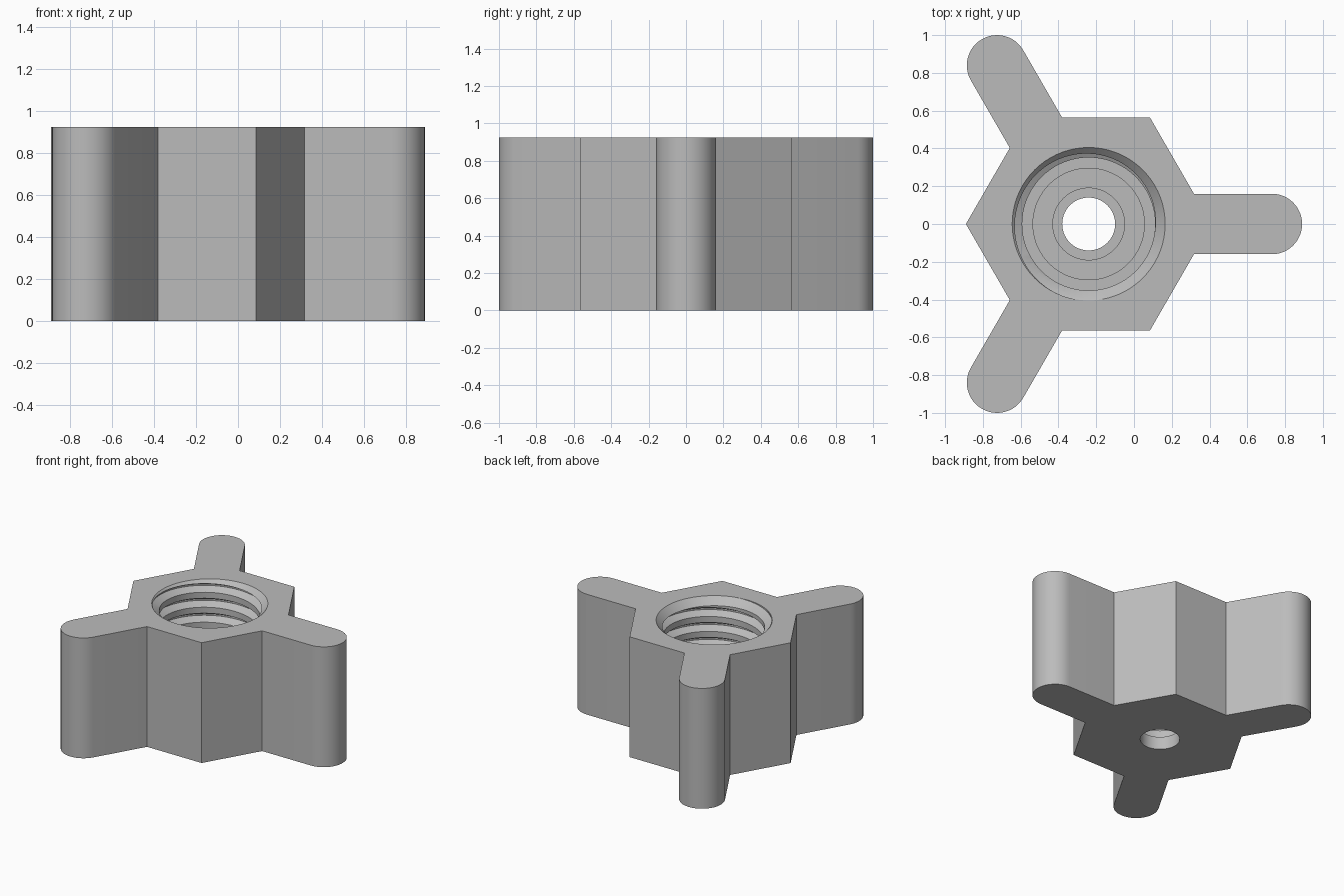
import bpy, bmesh
from math import pi, sin, cos, radians
from mathutils import Matrix, Vector

if "Cube" in bpy.data.objects:
    bpy.data.objects.remove(bpy.data.objects["Cube"])

HEIGHT = 0.925
CENTRE_X = -0.24
HEX_R, ARM_HALF, ARM_END = 0.65, 0.16, 0.97
CREST, ROOT, PITCH = 0.352, 0.405, 0.115

grey = bpy.data.materials.new("plain grey")
grey.use_nodes = True
colour = (0.5, 0.5, 0.5, 1)
grey.diffuse_color = colour
grey.node_tree.nodes["Principled BSDF"].inputs["Base Color"].default_value = colour


def make_object(name, bm):
    bmesh.ops.remove_doubles(bm, verts=bm.verts, dist=1e-5)
    bmesh.ops.dissolve_degenerate(bm, edges=bm.edges, dist=1e-5)
    bmesh.ops.recalc_face_normals(bm, faces=bm.faces)
    mesh = bpy.data.meshes.new(name)
    bm.to_mesh(mesh)
    bm.free()
    mesh.materials.append(grey)
    obj = bpy.data.objects.new(name, mesh)
    bpy.context.collection.objects.link(obj)
    obj.location.x = CENTRE_X
    return obj


# Hexagonal hub with three round-ended arms, extruded upward
bm = bmesh.new()
outline = []
inner = HEX_R - ARM_HALF / 3 ** 0.5
for turn in range(3):
    rot = Matrix.Rotation(turn * 2 * pi / 3, 3, 'Z')
    arc = [radians(-90 + 180 * i / 24) for i in range(25)]
    points = [(inner, -ARM_HALF)]
    points += [(ARM_END + ARM_HALF * cos(a), ARM_HALF * sin(a)) for a in arc]
    points += [(inner, ARM_HALF), (HEX_R * cos(pi / 3), HEX_R * sin(pi / 3))]
    outline += [rot @ Vector((x, y, 0)) for x, y in points]
base = bm.faces.new([bm.verts.new(p) for p in outline])
ext = bmesh.ops.extrude_face_region(bm, geom=[base])
top = [v for v in ext["geom"] if isinstance(v, bmesh.types.BMVert)]
bmesh.ops.translate(bm, verts=top, vec=(0, 0, HEIGHT))
knob = make_object("wing_knob", bm)

# Stepped bore with a chamfered mouth
bm = bmesh.new()
profile = [(0, -0.1), (0.14, -0.1), (0.14, 0.1), (0.19, 0.1), (0.19, 0.18),
           (0.295, 0.18), (0.295, HEIGHT - 0.11), (ROOT + 0.1, HEIGHT + 0.1),
           (0, HEIGHT + 0.1)]
verts = [bm.verts.new((r, 0, z)) for r, z in profile]
edges = [bm.edges.new(pair) for pair in zip(verts, verts[1:])]
bmesh.ops.spin(bm, geom=verts + edges, cent=(0, 0, 0), axis=(0, 0, 1),
               angle=2 * pi, steps=72)
bore = make_object("bore_cutter", bm)

# Helical thread
Z_LOW, Z_HIGH, COLS = 0.3, HEIGHT + 0.05, 72
section = [(0, CREST), (0.4, CREST), (0.65, ROOT), (0.75, ROOT), (1, CREST)]


def thread_radius(phase):
    for (p, r), (q, s) in zip(section, section[1:]):
        if phase <= q:
            return r + (s - r) * (phase - p) / (q - p)


bm = bmesh.new()
turns = int((Z_HIGH - Z_LOW) / PITCH) + 2
columns = []
for i in range(COLS + 1):
    angle = 2 * pi * i / COLS
    column = []
    for t in range(-1, turns):
        for phase, radius in section[:-1]:
            raw = Z_LOW + PITCH * (t + phase + i / COLS)
            z = min(max(raw, Z_LOW), Z_HIGH)
            if z != raw:
                radius = thread_radius(((z - Z_LOW) / PITCH - i / COLS) % 1)
            column.append(bm.verts.new((radius * cos(angle), radius * sin(angle), z)))
    columns.append(column)
for a, b in zip(columns, columns[1:]):
    for j in range(len(a) - 1):
        quad = (a[j], b[j], b[j + 1], a[j + 1])
        if max(v.co.z for v in quad) - min(v.co.z for v in quad) > 1e-6:
            bm.faces.new(quad)
bmesh.ops.remove_doubles(bm, verts=bm.verts, dist=1e-5)
bmesh.ops.dissolve_degenerate(bm, edges=bm.edges, dist=1e-5)
bmesh.ops.holes_fill(bm, edges=[e for e in bm.edges if e.is_boundary], sides=0)
bmesh.ops.triangulate(bm, faces=bm.faces)
thread = make_object("thread_cutter", bm)

# Cut the bore and the thread, then drop the cutters
bpy.context.view_layer.objects.active = knob
for cutter in (bore, thread):
    cutter.hide_render = True
    cut = knob.modifiers.new(cutter.name, 'BOOLEAN')
    cut.operation = 'DIFFERENCE'
    cut.solver = 'EXACT'
    cut.object = cutter
    bpy.ops.object.modifier_apply(modifier=cut.name)
    bpy.data.objects.remove(cutter)

bpy.ops.object.select_all(action='DESELECT')
knob.select_set(True)
bpy.ops.object.shade_smooth_by_angle(angle=radians(25))
